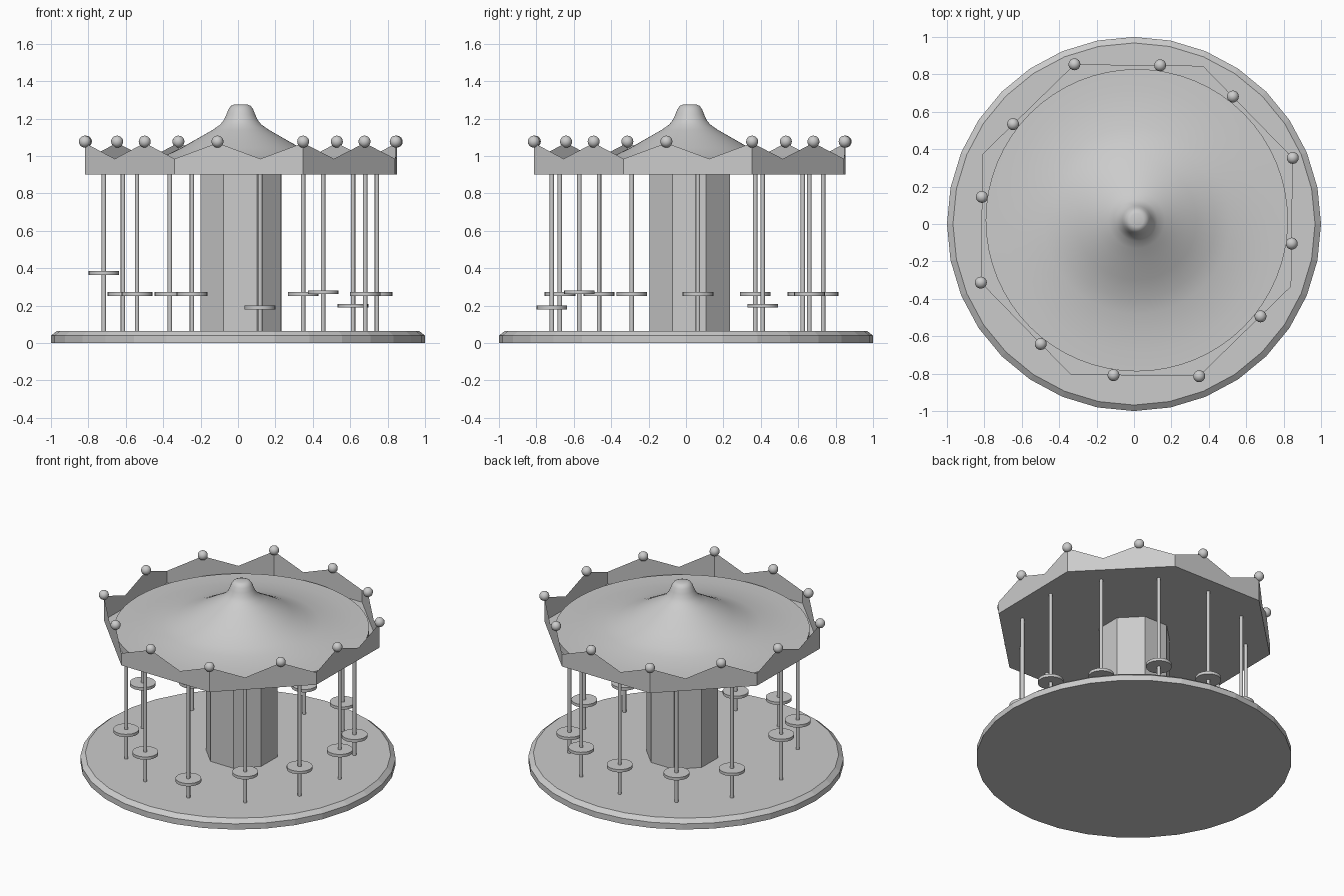
import bpy, bmesh, math
from mathutils import Vector

cube = bpy.data.objects.get("Cube")
if cube:
    bpy.data.objects.remove(cube, do_unlink=True)

GREY = (0.6, 0.6, 0.6, 1)
grey = bpy.data.materials.new("plain_grey")
grey.use_nodes = True
grey.diffuse_color = GREY
next(n for n in grey.node_tree.nodes if n.type == 'BSDF_PRINCIPLED').inputs["Base Color"].default_value = GREY

CX, CY = 0.015, 0.02           # axis of the column and canopy
TURN = math.radians(21.8)      # direction of the first canopy corner
FLOOR, EAVES = 0.065, 0.9


def finish(name, bm, smooth=None):
    bmesh.ops.recalc_face_normals(bm, faces=bm.faces)
    mesh = bpy.data.meshes.new(name)
    bm.to_mesh(mesh)
    bm.free()
    obj = bpy.data.objects.new(name, mesh)
    mesh.materials.append(grey)
    bpy.context.collection.objects.link(obj)
    if smooth:
        bpy.ops.object.select_all(action='DESELECT')
        obj.select_set(True)
        bpy.context.view_layer.objects.active = obj
        bpy.ops.object.shade_smooth_by_angle(angle=math.radians(smooth))
    return obj


def lathe(name, profile, sides, x=0, y=0, turn=0, smooth=None):
    """Stack rings of (radius, height), joined and capped at both ends."""
    bm = bmesh.new()
    rings = []
    for r, z in profile:
        rings.append([bm.verts.new((x + r * math.cos(turn + math.tau * i / sides),
                                    y + r * math.sin(turn + math.tau * i / sides), z))
                      for i in range(sides)])
    for low, high in zip(rings, rings[1:]):
        for i in range(sides):
            j = (i + 1) % sides
            bm.faces.new((low[i], low[j], high[j], high[i]))
    bm.faces.new(rings[0])
    bm.faces.new(rings[-1])
    return finish(name, bm, smooth)


# Platform and central column
lathe("platform", [(1, 0), (1, 0.04), (0.968, FLOOR)], 32)
lathe("column", [(0.233, FLOOR), (0.233, EAVES)], 8, CX, CY, TURN)

# Sweeping round roof with a blunt tip
lathe("roof", [(0.808, EAVES + 0.002), (0.808, 0.945), (0.7, 0.947), (0.6, 0.957), (0.5, 0.973),
               (0.42, 0.995), (0.32, 1.043), (0.22, 1.1), (0.15, 1.14),
               (0.11, 1.168), (0.09, 1.193), (0.077, 1.222), (0.066, 1.25),
               (0.053, 1.268), (0.036, 1.275)], 64, CX, CY, smooth=40)

# Octagonal canopy wall with a zigzag top, three points to each side
corners = [Vector((CX + 0.898 * math.cos(TURN + i * math.pi / 4),
                   CY + 0.898 * math.sin(TURN + i * math.pi / 4), 0)) for i in range(9)]
points = [corners[i].lerp(corners[i + 1], k / 3) for i in range(8) for k in range(3)]
bm = bmesh.new()
low = [bm.verts.new((p.x, p.y, EAVES)) for p in points]
high = [bm.verts.new((p.x, p.y, 0.985 if i % 2 else 1.07)) for i, p in enumerate(points)]
for i in range(len(points)):
    j = (i + 1) % len(points)
    bm.faces.new((low[i], low[j], high[j], high[i]))
bm.faces.new(low)
finish("canopy", bm)

# Ball on every peak of the zigzag
for i, p in enumerate(points[::2]):
    bm = bmesh.new()
    bmesh.ops.create_uvsphere(bm, u_segments=16, v_segments=10, radius=0.032)
    bmesh.ops.translate(bm, verts=bm.verts, vec=(p.x, p.y, 1.077))
    finish(f"ball_{i + 1}", bm, 40)

# Poles with round seats: x, y and seat height
SEAT = 0.262
rides = [(0.118, -0.717, 0.19), (0.455, -0.57, 0.272), (0.68, -0.29, SEAT),
         (0.743, 0.064, SEAT), (0.615, 0.41, 0.2), (0.348, 0.66, SEAT),
         (0.0, 0.733, SEAT), (-0.364, 0.625, SEAT), (-0.615, 0.37, SEAT),
         (-0.717, -0.03, 0.375), (-0.54, -0.465, SEAT), (-0.246, -0.674, SEAT)]
for i, (x, y, z) in enumerate(rides):
    lathe(f"pole_{i + 1}", [(0.012, FLOOR), (0.012, EAVES)], 12, x, y, smooth=40)
    lathe(f"seat_{i + 1}", [(0.082, z - 0.01), (0.082, z + 0.01)], 24, x, y, smooth=40)
